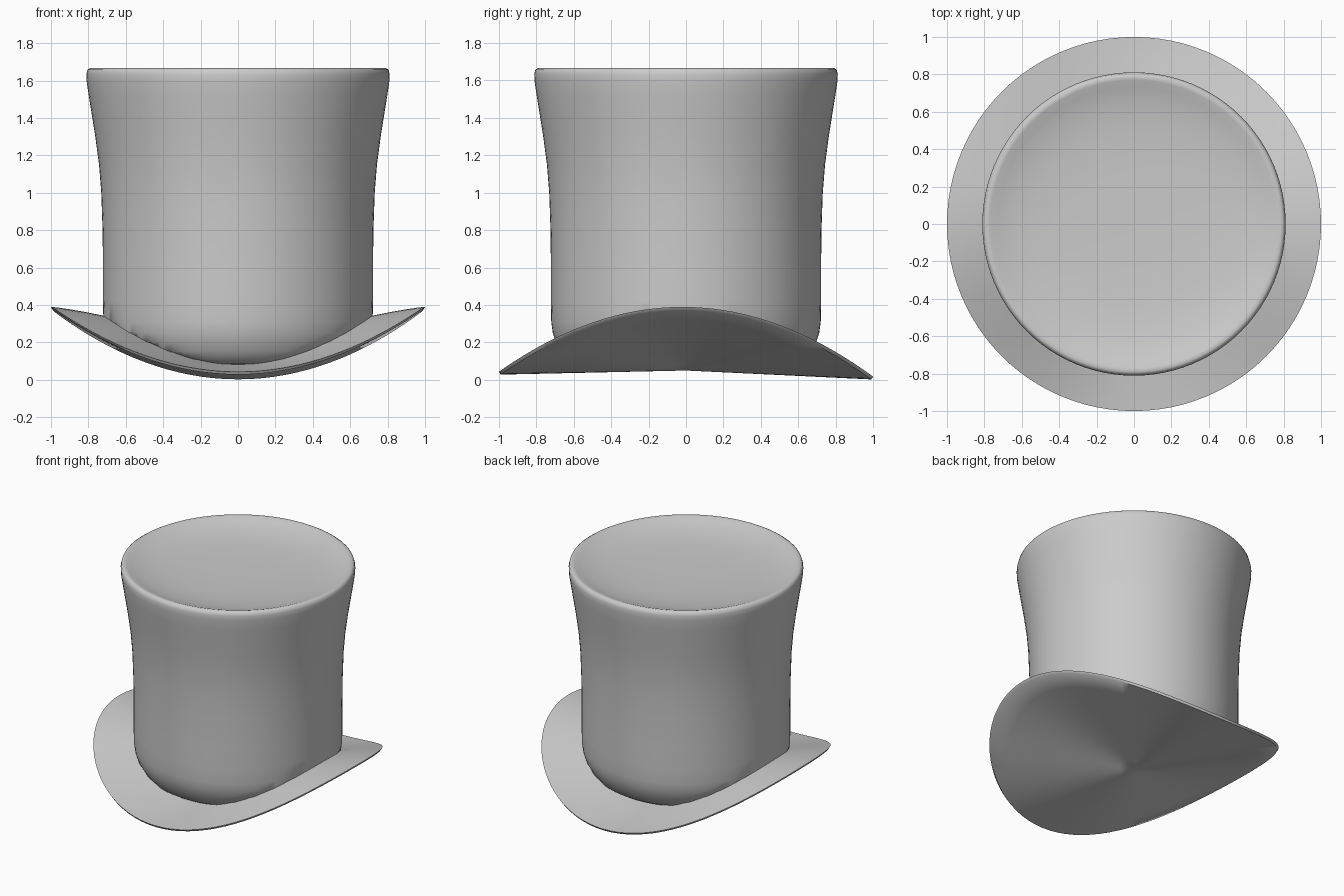
import bpy
import bmesh
import math

SEGMENTS = 96

old = bpy.data.objects.get("Cube")
if old:
    bpy.data.objects.remove(old, do_unlink=True)

felt = bpy.data.materials.new("grey felt")
felt.use_nodes = True
GREY = (0.6, 0.6, 0.6, 1)
felt.diffuse_color = GREY
felt.node_tree.nodes["Principled BSDF"].inputs["Base Color"].default_value = GREY


def edge_height(angle):
    # The brim edge curls up at the sides and is slightly lower at the back
    return 0.03 - 0.013 * math.sin(angle) + 0.36 * math.cos(angle) ** 2


def brim_top(r, angle):
    return 0.16 + (edge_height(angle) - 0.16) * (1 - (1 - r) ** 1.25)


def brim_bottom(r, angle):
    return 0.05 + (edge_height(angle) - 0.065) * r


def lathe(name, profile, height, start_tip=False, end_tip=False):
    """Join rings of (radius, parameter); height(radius, angle, parameter) sets z."""
    bm = bmesh.new()
    rings = []
    for r, p in profile:
        ring = []
        for i in range(SEGMENTS):
            a = math.tau * i / SEGMENTS
            ring.append(bm.verts.new((r * math.cos(a), r * math.sin(a), height(r, a, p))))
        rings.append(ring)

    for low, high in zip(rings, rings[1:]):
        for i in range(SEGMENTS):
            j = (i + 1) % SEGMENTS
            bm.faces.new((low[i], low[j], high[j], high[i]))

    # Close the lathe with a fan to a centre point
    for wanted, ring, p in ((start_tip, rings[0], profile[0][1]),
                            (end_tip, rings[-1], profile[-1][1])):
        if wanted:
            tip = bm.verts.new((0, 0, height(0, 0, p)))
            for i in range(SEGMENTS):
                bm.faces.new((ring[i], ring[(i + 1) % SEGMENTS], tip))

    bmesh.ops.recalc_face_normals(bm, faces=bm.faces)
    mesh = bpy.data.meshes.new(name)
    bm.to_mesh(mesh)
    bm.free()
    mesh.materials.append(felt)
    obj = bpy.data.objects.new(name, mesh)
    bpy.context.collection.objects.link(obj)
    bpy.ops.object.select_all(action="DESELECT")
    obj.select_set(True)
    bpy.context.view_layer.objects.active = obj
    bpy.ops.object.shade_smooth_by_angle(angle=math.radians(50))
    return obj


# Brim: pinched cone underneath, curved surface on top, thin lip between
brim_profile = [(r, "under") for r in (0.1, 0.3, 0.5, 0.7, 0.85, 0.99)]
brim_profile += [(r, "upper") for r in (1, 0.96, 0.9, 0.82, 0.74, 0.66, 0.58, 0.4, 0.1)]
lathe("brim", brim_profile,
      lambda r, a, side: brim_bottom(r, a) if side == "under" else brim_top(r, a),
      start_tip=True, end_tip=True)

# Crown: rounded foot tucked into the brim, flared wall and dished top
crown_profile = [
    (0.54, 0.06), (0.6, 0.085), (0.64, 0.11), (0.67, 0.15), (0.695, 0.2),
    (0.712, 0.25), (0.72, 0.31), (0.722, 0.42), (0.722, 0.6), (0.724, 0.8),
    (0.731, 1.0), (0.743, 1.15), (0.763, 1.3), (0.782, 1.42), (0.798, 1.52),
    (0.81, 1.6), (0.811, 1.635), (0.805, 1.658), (0.79, 1.667), (0.77, 1.663),
    (0.73, 1.648), (0.65, 1.628), (0.54, 1.612), (0.4, 1.602), (0.2, 1.598),
]
lathe("crown", crown_profile,
      lambda r, a, z: max(z, brim_top(r, a) - 0.01), end_tip=True)
